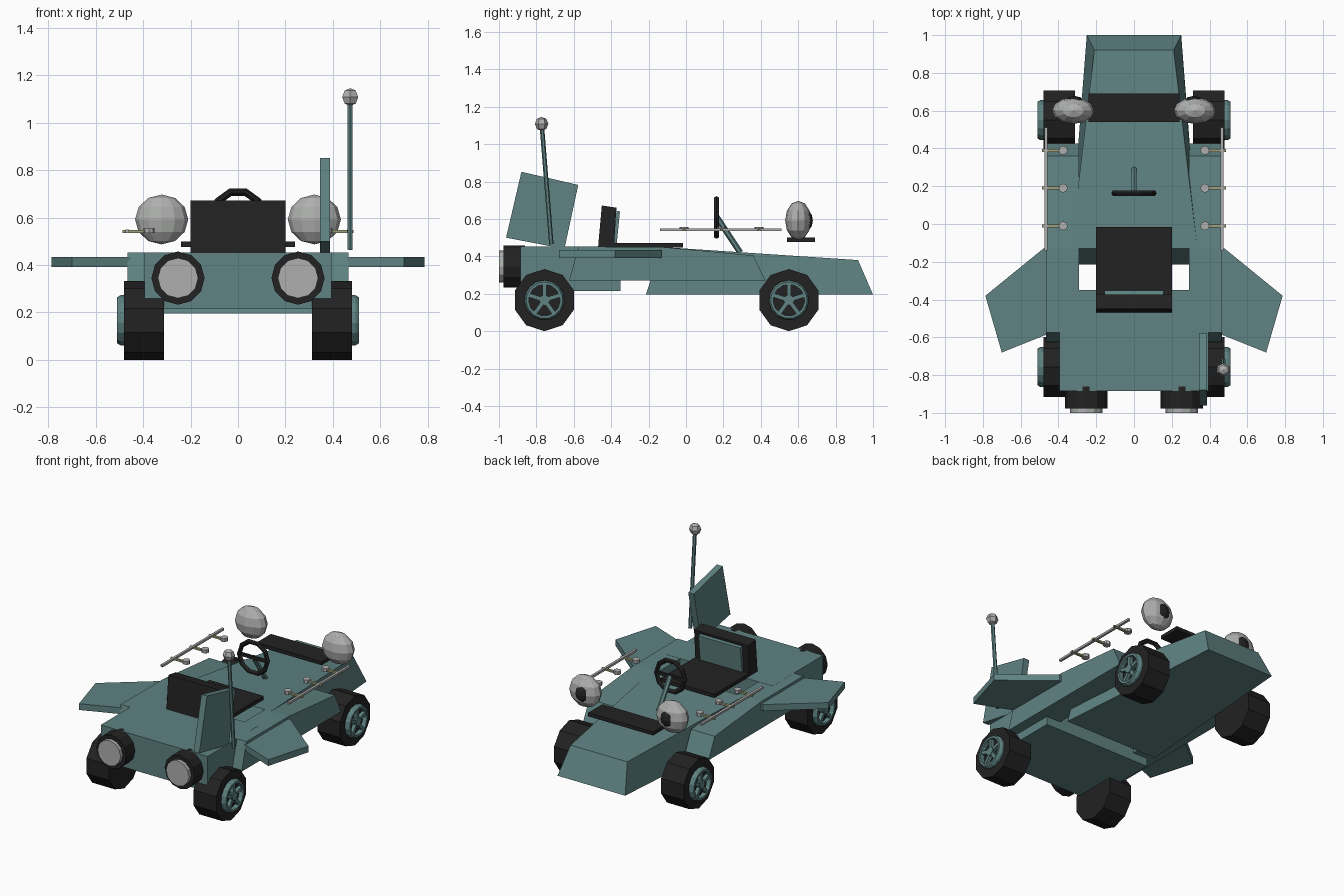
import bpy, bmesh, math
from mathutils import Vector, Matrix

if "Cube" in bpy.data.objects:
    bpy.data.objects.remove(bpy.data.objects["Cube"])


def mat(name, c):
    m = bpy.data.materials.new(name)
    m.diffuse_color = (*c, 1)
    m.use_nodes = True
    m.node_tree.nodes["Principled BSDF"].inputs["Base Color"].default_value = m.diffuse_color
    return m


TEAL = mat("teal paint", (0.115, 0.225, 0.225))
BLACK = mat("black rubber", (0.016, 0.016, 0.016))
SILVER = mat("silver", (0.42, 0.43, 0.42))
BRASS = mat("pale brass", (0.34, 0.34, 0.19))


def finish(name, bm, material):
    bmesh.ops.recalc_face_normals(bm, faces=bm.faces)
    me = bpy.data.meshes.new(name)
    bm.to_mesh(me)
    bm.free()
    me.materials.append(material)
    ob = bpy.data.objects.new(name, me)
    bpy.context.collection.objects.link(ob)
    return ob


def loft(name, a, b, material):
    """Solid between two matching outlines."""
    bm = bmesh.new()
    va = [bm.verts.new(p) for p in a]
    vb = [bm.verts.new(p) for p in b]
    bm.faces.new(va)
    bm.faces.new(vb[::-1])
    n = len(a)
    for i in range(n):
        bm.faces.new((va[i], va[(i + 1) % n], vb[(i + 1) % n], vb[i]))
    return finish(name, bm, material)


def side_prism(name, pts, x0, x1, material):
    return loft(name, [(x0, y, z) for y, z in pts], [(x1, y, z) for y, z in pts], material)


def box(name, x, y, z, material):
    return side_prism(name, [(y[0], z[0]), (y[1], z[0]), (y[1], z[1]), (y[0], z[1])], x[0], x[1], material)


def rod(name, p, q, r, n, material, r2=None):
    p, q = Vector(p), Vector(q)
    bm = bmesh.new()
    m = Matrix.Translation((p + q) / 2) @ (q - p).to_track_quat('Z', 'Y').to_matrix().to_4x4()
    bmesh.ops.create_cone(bm, cap_ends=True, segments=n, radius1=r, radius2=r2 or r,
                          depth=(q - p).length, matrix=m)
    return finish(name, bm, material)


def ball(name, c, radii, seg, rings, material):
    bm = bmesh.new()
    bmesh.ops.create_uvsphere(bm, u_segments=seg, v_segments=rings, radius=1,
                              matrix=Matrix.Translation(c) @ Matrix.Diagonal((*radii, 1)))
    return finish(name, bm, material)


def lathe_x(name, profile, cx, cy, cz, n, material, phase=0.0):
    """Closed (x, radius) profile spun around the x direction."""
    bm = bmesh.new()
    rings = []
    for i in range(n):
        a = 2 * math.pi * i / n + phase
        rings.append([bm.verts.new((cx + x, cy + r * math.sin(a), cz + r * math.cos(a))) for x, r in profile])
    k = len(profile)
    for i in range(n):
        s, t = rings[i], rings[(i + 1) % n]
        for j in range(k):
            bm.faces.new((s[j], s[(j + 1) % k], t[(j + 1) % k], t[j]))
    return finish(name, bm, material)


# Wedge nose hull
loft("nose_hull",
     [(-.25, 1, .195), (.25, 1, .195), (.345, -.215, .195), (-.345, -.215, .195)],
     [(-.21, .92, .38), (.21, .92, .38), (.335, -.13, .45), (-.335, -.13, .45)], TEAL)

# Rear body
box("rear_body", (-.395, .395), (-.885, -.35), (.215, .452), TEAL)

# Seat: base, backrest, cushion
box("seat_base", (-.2, .2), (-.42, -.015), (.448, .472), BLACK)
side_prism("seat_back", [(-.47, .45), (-.385, .45), (-.372, .66), (-.45, .672)], -.2, .2, BLACK)
side_prism("seat_cushion", [(-.385, .472), (-.37, .472), (-.353, .64), (-.372, .645)], -.155, .155, TEAL)

# Dashboard plate, steering wheel and column
box("dash_plate", (-.24, .24), (.54, .69), (.476, .5), BLACK)
lathe_x("steering_wheel", [(-.014, .1), (0, .088), (.014, .1), (.014, .112), (0, .12), (-.014, .112)],
        0, 0, 0, 10, BLACK, math.pi / 10)
wheel = bpy.data.objects["steering_wheel"]
wheel.rotation_euler = (0, 0, math.pi / 2)
wheel.location = (0, .163, .608)
rod("steering_column", (0, .165, .61), (0, .29, .42), .016, 6, TEAL)
box("steering_bar", (-.1, .1), (.155, .171), (.598, .618), BLACK)

# Tail fin and antenna on one side
side_prism("tail_fin", [(-.88, .852), (-.576, .782), (-.65, .44), (-.962, .5)], .345, .387, TEAL)
rod("antenna", (.473, -.72, .465), (.473, -.77, 1.09), .012, 6, TEAL)
ball("antenna_knob", (.473, -.772, 1.108), (.039, .036, .038), 6, 4, SILVER)

for s, side in ((-1, "left"), (1, "right")):
    # Side pod
    side_prism(side + "_pod",
               [(-.625, .27), (.425, .27), (.36, .405), (-.13, .45), (-.575, .452)],
               s * .29, s * .465, TEAL)
    # Swept wing
    w = [(.4, -.13), (.48, -.13), (.787, -.38), (.7, -.68), (.4, -.56)]
    loft(side + "_wing", [(s * x, y, .392) for x, y in w], [(s * x, y, .434) for x, y in w], TEAL)
    # Thruster with bright core
    rod(side + "_thruster", (s * .253, -.86, .345), (s * .253, -.976, .345), .112, 12, BLACK)
    rod(side + "_thruster_core", (s * .253, -.95, .345), (s * .253, -1, .345), .085, 12, SILVER)
    # Headlamp with dark lens
    ball(side + "_headlamp", (s * .322, .6, .592), (.112, .07, .105), 12, 6, SILVER)
    ball(side + "_lens", (s * .315, .643, .592), (.052, .035, .056), 10, 6, BLACK)
    # Rail with three pegs
    box(side + "_rail", (s * .459, s * .475), (-.14, .51), (.535, .549), SILVER)
    for i, y in enumerate((-.01, .19, .39)):
        box(f"{side}_peg_{i}", (s * .375, s * .487), (y - .008, y + .008), (.535, .547), BRASS)
        rod(f"{side}_peg_knob_{i}", (s * .375, y, .535), (s * .375, y, .557), .024, 8, SILVER)

    # Wheels: tyre, rim ring, hub, five spokes
    for y, end in ((-.757, "rear"), (.55, "front")):
        n = f"{side}_{end}_"
        z = .166
        tyre = rod(n + "tyre", (s * .312, y, z), (s * .48, y, z), .166, 10, BLACK)
        tyre.data.transform(Matrix.Translation((0, y, z)) @ Matrix.Rotation(
            -math.atan2(*((tyre.data.vertices[0].co - Vector((0, y, z))).yz)) % (math.pi / 5), 4, 'X')
            @ Matrix.Translation((0, -y, -z)))
        lathe_x(n + "rim", [(0, .084), (s * .035, .084), (s * .035, .098), (s * .02, .107), (0, .107)],
                s * .475, y, z, 15, TEAL)
        rod(n + "hub", (s * .47, y, z), (s * .508, y, z), .028, 10, TEAL)
        for k in range(5):
            sp = box(f"{n}spoke_{k}", (s * .475, s * .503), (-.011, .011), (.015, .09), TEAL)
            sp.data.transform(Matrix.Translation((0, y, z)) @ Matrix.Rotation(2 * math.pi * k / 5, 4, 'X'))
